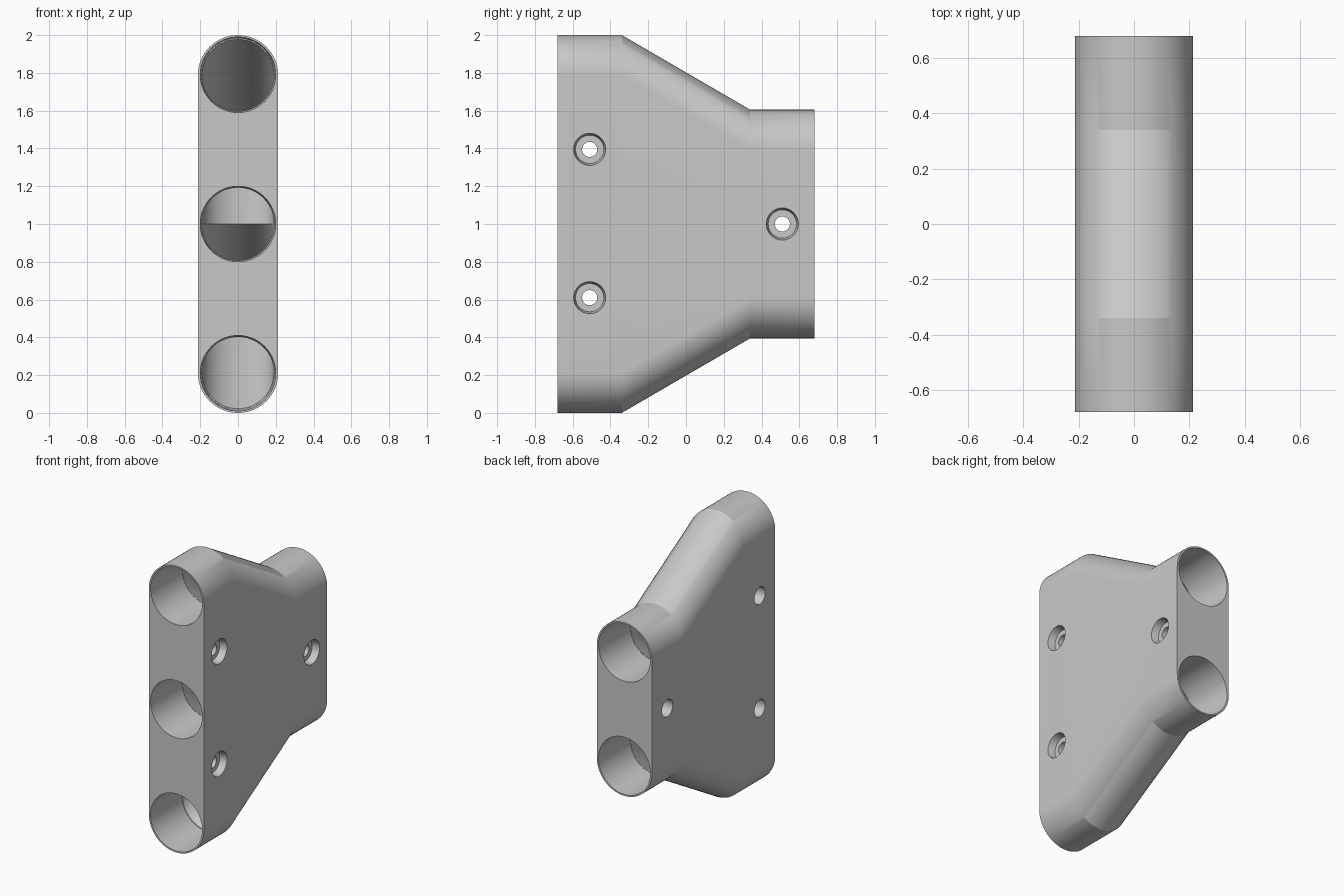
import bpy, bmesh, math
from mathutils import Matrix

if "Cube" in bpy.data.objects:
    bpy.data.objects.remove(bpy.data.objects["Cube"])

R = 0.213                      # outer radius of the body edges
N = 64
FRONT, BEND = -0.68, 0.34      # front face, where the straight ends stop
FRONT_Z = (0.21, 1.0, 1.79)    # three sockets in front
BACK_Z = (0.605, 1.395)        # two sockets at the back


def loft(name, sections):
    """Skin closed outlines given as (y, [(x, z), ...]) and cap the ends."""
    bm = bmesh.new()
    rings = [[bm.verts.new((x, y, z)) for x, z in pts] for y, pts in sections]
    n = len(rings[0])
    for a, b in zip(rings, rings[1:]):
        for i in range(n):
            j = (i + 1) % n
            bm.faces.new((a[i], a[j], b[j], b[i]))
    bm.faces.new(rings[0])
    bm.faces.new(rings[-1])
    bmesh.ops.recalc_face_normals(bm, faces=bm.faces)
    return to_object(name, bm)


def to_object(name, bm):
    mesh = bpy.data.meshes.new(name)
    bm.to_mesh(mesh)
    bm.free()
    ob = bpy.data.objects.new(name, mesh)
    bpy.context.collection.objects.link(ob)
    return ob


def circle(z, r):
    return [(r * math.cos(2 * math.pi * i / N), z + r * math.sin(2 * math.pi * i / N))
            for i in range(N)]


def stadium(low, high):
    half = N // 2
    arc = [math.pi * i / half for i in range(half + 1)]
    return ([(R * math.cos(a), high - R + R * math.sin(a)) for a in arc] +
            [(-R * math.cos(a), low + R - R * math.sin(a)) for a in arc])


def drill(x0, x1, r0, r1, y, z):
    """Round cutter along x, radius r0 at x0 and r1 at x1."""
    bm = bmesh.new()
    bmesh.ops.create_cone(bm, cap_ends=True, segments=32, radius1=r0, radius2=r1,
                          depth=x1 - x0)
    bm.transform(Matrix.Translation(((x0 + x1) / 2, y, z)) @
                 Matrix.Rotation(math.pi / 2, 4, 'Y'))
    return to_object("screw_cutter", bm)


# Body: tall front end narrowing to a short back end
body = loft("pipe_joint_body", [(FRONT, stadium(0, 2)), (-BEND, stadium(0, 2)),
                                (BEND, stadium(0.395, 1.605)),
                                (-FRONT, stadium(0.395, 1.605))])
cutters = []

# Slightly tapered sockets
for side, heights in ((-1, FRONT_Z), (1, BACK_Z)):
    for z in heights:
        cutters.append(loft("socket_cutter", [(side * 0.70, circle(z, 0.2)),
                                              (side * BEND, circle(z, 0.193))]))

# Sloping channels between the sockets
for zf, zb in ((0, 0), (1, 0), (1, 1), (2, 1)):
    cutters.append(loft("channel_cutter", [(-BEND - 0.004, circle(FRONT_Z[zf], 0.19)),
                                           (BEND + 0.004, circle(BACK_Z[zb], 0.19))]))

# Screw holes with a head recess on the right and a wider bore on the left
for y, z in ((-0.51, 1.395), (-0.51, 0.61), (0.51, 1.0)):
    cutters.append(drill(-0.3, 0.3, 0.04, 0.04, y, z))
    cutters.append(drill(R - 0.05, R + 0.05, 0.075, 0.095, y, z))
    cutters.append(drill(-R - 0.05, -R + 0.15, 0.06, 0.06, y, z))

bpy.context.view_layer.objects.active = body
body.select_set(True)
for c in cutters:
    mod = body.modifiers.new("cut", 'BOOLEAN')
    mod.operation = 'DIFFERENCE'
    mod.solver = 'EXACT'
    mod.object = c
    bpy.ops.object.modifier_apply(modifier=mod.name)
for c in cutters:
    bpy.data.objects.remove(c, do_unlink=True)

# Single plain grey finish
grey = bpy.data.materials.new("light_grey")
grey.diffuse_color = (0.58, 0.58, 0.58, 1)
grey.use_nodes = True
grey.node_tree.nodes["Principled BSDF"].inputs["Base Color"].default_value = grey.diffuse_color
body.data.materials.clear()
body.data.materials.append(grey)
bpy.ops.object.select_all(action='DESELECT')
body.select_set(True)
bpy.ops.object.shade_smooth_by_angle(angle=math.radians(25))
